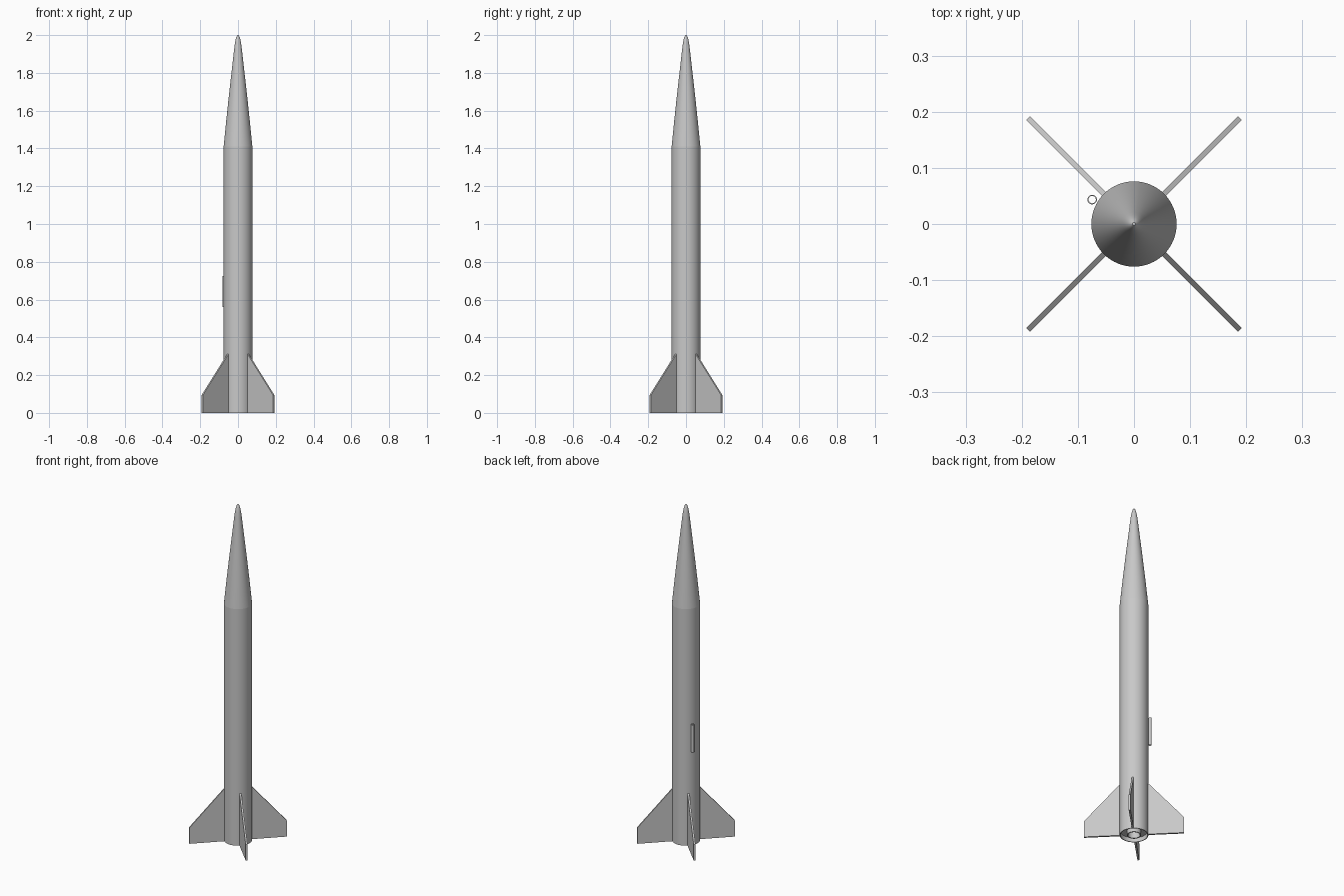
import bpy, bmesh, math
from mathutils import Matrix, Vector

cube = bpy.data.objects.get("Cube")
if cube:
    bpy.data.objects.remove(cube, do_unlink=True)

BODY_R = 0.076
NOSE_Z = 1.41

grey = bpy.data.materials.new("light grey")
grey.use_nodes = True
grey.diffuse_color = (0.58, 0.58, 0.58, 1)
grey.node_tree.nodes["Principled BSDF"].inputs["Base Color"].default_value = grey.diffuse_color


def make_object(name, bm, smooth=True):
    bmesh.ops.remove_doubles(bm, verts=bm.verts, dist=1e-5)
    bmesh.ops.recalc_face_normals(bm, faces=bm.faces)
    mesh = bpy.data.meshes.new(name)
    bm.to_mesh(mesh)
    bm.free()
    mesh.materials.append(grey)
    obj = bpy.data.objects.new(name, mesh)
    bpy.context.collection.objects.link(obj)
    if smooth:
        bpy.ops.object.select_all(action='DESELECT')
        obj.select_set(True)
        bpy.context.view_layer.objects.active = obj
        bpy.ops.object.shade_smooth_by_angle(angle=math.radians(30))
    return obj


def lathe(name, profile, steps=64, closed=False):
    """Spin a (radius, height) profile around z."""
    bm = bmesh.new()
    verts = [bm.verts.new((r, 0, z)) for r, z in profile]
    pairs = list(zip(verts, verts[1:]))
    if closed:
        pairs.append((verts[-1], verts[0]))
    edges = [bm.edges.new(p) for p in pairs]
    bmesh.ops.spin(bm, geom=verts + edges, cent=(0, 0, 0), axis=(0, 0, 1),
                   angle=math.tau, steps=steps)
    return make_object(name, bm)


def tube(name, outer, inner, bottom, top, steps=64):
    return lathe(name, [(outer, bottom), (outer, top), (inner, top), (inner, bottom)],
                 steps, closed=True)


# Airframe and motor mount, open at the tail
tube("body_tube", BODY_R, BODY_R - 0.004, 0, NOSE_Z)
tube("motor_tube", 0.038, 0.032, 0, 0.3)
tube("rear_centering_ring", BODY_R - 0.004, 0.038, 0.025, 0.035)
tube("front_centering_ring", BODY_R - 0.004, 0.038, 0.27, 0.28)

# Nose cone with a rounded tip
lathe("nose_cone", [(0, NOSE_Z), (BODY_R, NOSE_Z), (0.062, 1.55), (0.046, 1.7),
                    (0.030, 1.84), (0.021, 1.92), (0.0165, 1.955), (0.012, 1.978),
                    (0.007, 1.993), (0.003, 1.999), (0, 2)])

# Four swept fins on the diagonals
FIN = [(BODY_R - 0.003, 0), (0.267, 0), (0.267, 0.095), (BODY_R - 0.003, 0.315)]
HALF = 0.005
for i, name in enumerate(("back_left", "back_right", "front_right", "front_left")):
    bm = bmesh.new()
    face = bm.faces.new([bm.verts.new((r, -HALF, z)) for r, z in FIN])
    extruded = bmesh.ops.extrude_face_region(bm, geom=[face])["geom"]
    moved = [g for g in extruded if isinstance(g, bmesh.types.BMVert)]
    bmesh.ops.translate(bm, verts=moved, vec=Vector((0, 2 * HALF, 0)))
    turn = Matrix.Rotation(math.radians(45 + 90 * i), 4, 'Z')
    bmesh.ops.transform(bm, matrix=turn, verts=bm.verts)
    make_object(name + "_fin", bm, smooth=False)

# Launch lug on the side of the body
lug = tube("launch_lug", 0.0085, 0.0065, 0.56, 0.725, steps=32)
lug.location = (-0.0745, 0.0435, 0)
